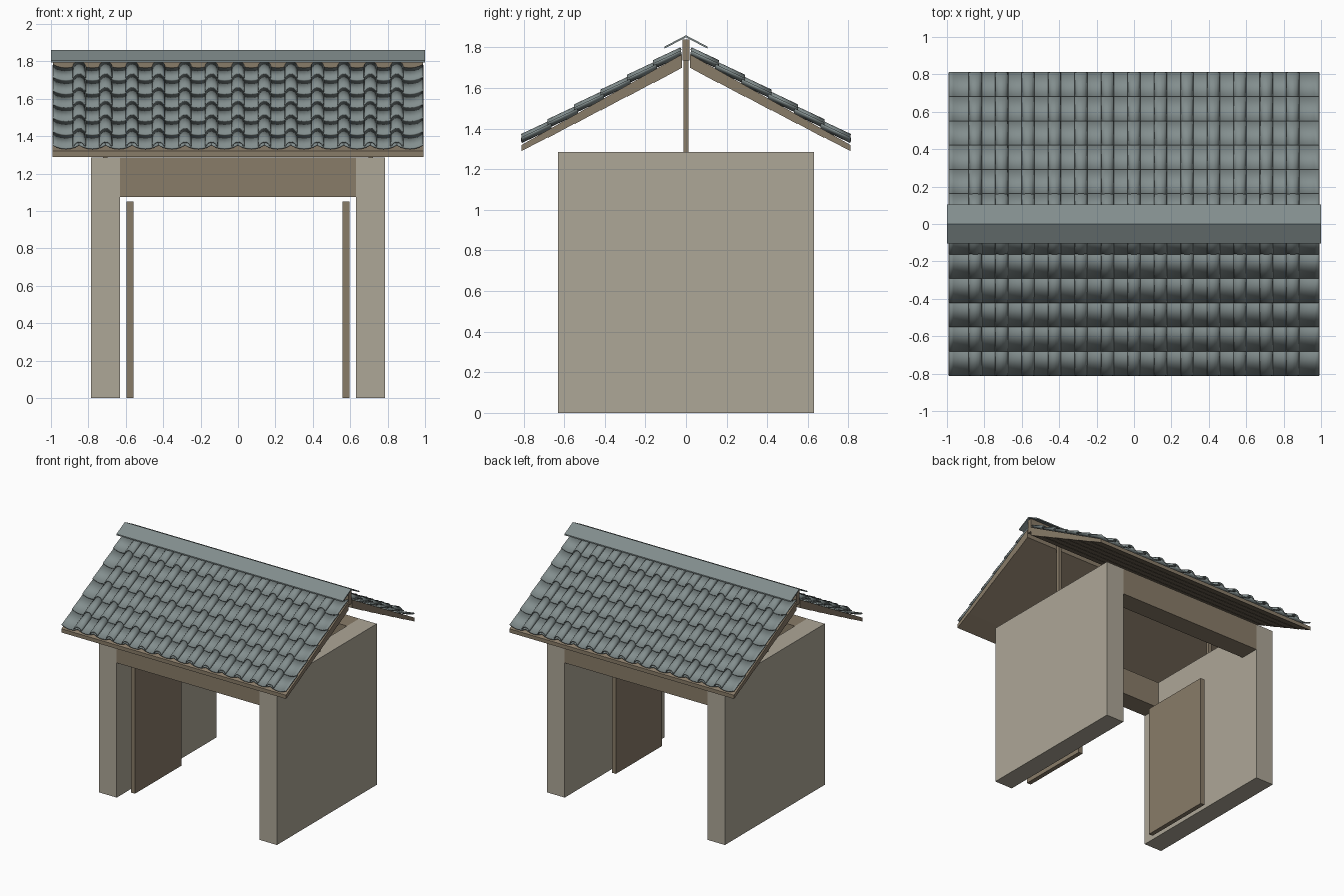
import bpy, bmesh, math

if "Cube" in bpy.data.objects:
    bpy.data.objects.remove(bpy.data.objects["Cube"])


def material(name, rgb):
    m = bpy.data.materials.new(name)
    m.diffuse_color = (*rgb, 1)
    m.use_nodes = True
    m.node_tree.nodes["Principled BSDF"].inputs["Base Color"].default_value = m.diffuse_color
    return m


PLASTER = material("plaster", (0.42, 0.385, 0.31))
WOOD = material("brown_wood", (0.25, 0.2, 0.14))
TILE = material("grey_tile", (0.225, 0.27, 0.27))


def finish(name, bm, mat):
    bmesh.ops.recalc_face_normals(bm, faces=bm.faces)
    me = bpy.data.meshes.new(name)
    bm.to_mesh(me)
    bm.free()
    me.materials.append(mat)
    ob = bpy.data.objects.new(name, me)
    bpy.context.collection.objects.link(ob)
    return ob


def prism(bm, profile, x0, x1):
    """Extrude a (y, z) profile along x."""
    a = [bm.verts.new((x0, y, z)) for y, z in profile]
    b = [bm.verts.new((x1, y, z)) for y, z in profile]
    n = len(profile)
    bm.faces.new(a)
    bm.faces.new(b[::-1])
    for i in range(n):
        bm.faces.new((a[i], b[i], b[(i + 1) % n], a[(i + 1) % n]))


def box(name, x, y, z, mat):
    bm = bmesh.new()
    prism(bm, [(y[0], z[0]), (y[1], z[0]), (y[1], z[1]), (y[0], z[1])], *x)
    return finish(name, bm, mat)


def mirror_y(ob):
    ob.modifiers.new("mirror", "MIRROR").use_axis = (False, True, False)


WALL_TOP = 1.285

# Side walls, open doors and the posts standing on the walls
for s, side in ((-1, "left"), (1, "right")):
    box(side + "_wall", sorted((s * 0.63, s * 0.785)), (-0.63, 0.63), (0, WALL_TOP), PLASTER)
    box(side + "_door", sorted((s * 0.56, s * 0.595)), (-0.5, 0.085), (0, 1.05), WOOD)
    box(side + "_ridge_post", (s * 0.71 - 0.012, s * 0.71 + 0.012), (-0.012, 0.012),
        (WALL_TOP, 1.74), WOOD)

# Lintels between the walls
for s, end in ((-1, "front"), (1, "back")):
    box(end + "_lintel", (-0.63, 0.63), sorted((s * 0.475, s * 0.63)), (1.075, WALL_TOP), WOOD)

# Ridge beam
box("ridge_beam", (-0.99, 0.99), (-0.018, 0.018), (1.735, 1.84), WOOD)

EAVE, ROW, ROWS = 0.81, 0.13, 6
SLOPE = 0.56

# Roof planks, thickening towards the ridge
bm = bmesh.new()
for r in range(ROWS):
    lo = EAVE - r * ROW
    hi = lo - ROW if r < ROWS - 1 else 0.02
    under = lambda y: 1.29 + (EAVE - y) * 0.519
    over = lambda y: 1.32 + (EAVE - y) * 0.565
    prism(bm, [(-lo, under(lo) - 0.003 * (r > 0)), (-hi, under(hi)), (-hi, over(hi)), (-lo, over(lo))],
          -0.992, 0.992)
mirror_y(finish("roof_planks", bm, WOOD))

# Roof tiles: concave pans with round cover tiles over their joints
PITCH, PANS = 0.1415, 14


def arc(centre, half_width, rise, steps):
    """Cross-section (x, height); positive rise is a cover, negative a pan."""
    pts = []
    for i in range(steps + 1):
        t = math.pi * i / steps
        pts.append((centre - half_width * math.cos(t), rise * math.sin(t)))
    return pts


def tile(bm, section, lo, hi, base, drop):
    ends = []
    for y, d in ((lo, 0), (hi, drop)):
        z = base + (EAVE - y) * SLOPE - d
        ends.append([bm.verts.new((x, -y, z + h)) for x, h in section])
    for i in range(len(section) - 1):
        bm.faces.new((ends[0][i], ends[0][i + 1], ends[1][i + 1], ends[1][i]))


def tile_object(name, centres, make_section, base):
    bm = bmesh.new()
    for r in range(ROWS):
        lo = EAVE - r * ROW
        hi = max(lo - ROW - 0.015, 0.025)
        for c in centres:
            tile(bm, make_section(c), lo, hi, base, 0.013)
    ob = finish(name, bm, TILE)
    sol = ob.modifiers.new("thickness", "SOLIDIFY")
    sol.thickness, sol.offset = 0.009, 0
    mirror_y(ob)
    bpy.context.view_layer.objects.active = ob
    ob.select_set(True)
    bpy.ops.object.shade_smooth_by_angle(angle=math.radians(40))
    ob.select_set(False)


start = -PITCH * PANS / 2
tile_object("pan_tiles", [start + PITCH * (i + 0.5) for i in range(PANS)],
            lambda c: [(c + PITCH / 2 * k / 3, -0.02 * (1 - (k / 3) ** 2)) for k in range(-3, 4)], 1.354)
tile_object("cover_tiles", [start + PITCH * i for i in range(1, PANS)],
            lambda c: arc(c, 0.031, 0.025, 6), 1.345)

# Folded ridge cap
bm = bmesh.new()
prism(bm, [(-0.105, 1.805), (0, 1.86), (0.105, 1.805), (0.105, 1.795), (0, 1.85), (-0.105, 1.795)], -1, 1)
finish("ridge_cap", bm, TILE)
